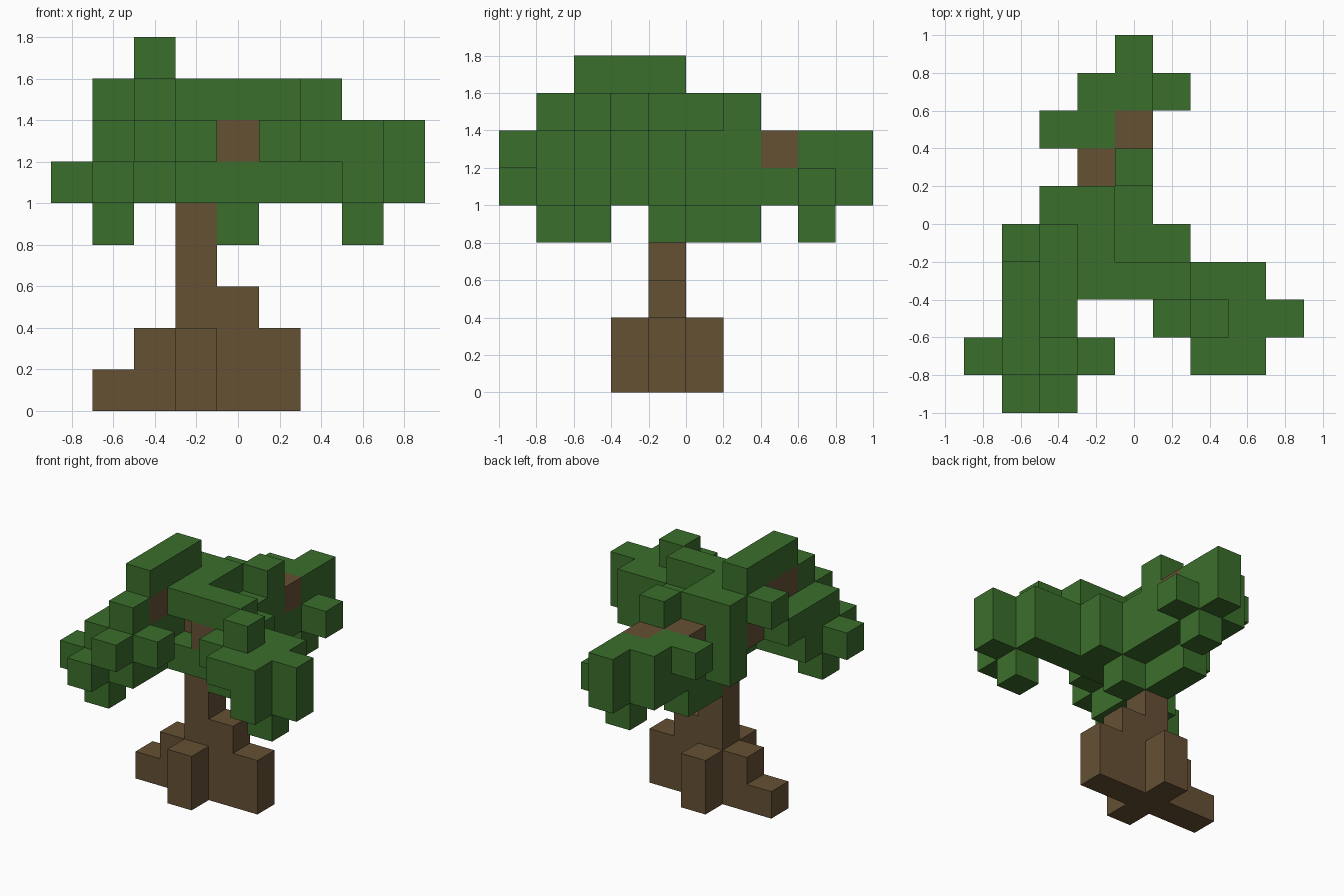
import bpy
import bmesh
from itertools import product
from mathutils import Vector

if "Cube" in bpy.data.objects:
    bpy.data.objects.remove(bpy.data.objects["Cube"])

CELL = 0.2
ORIGIN = Vector((-0.9, -1.0, 0.0))


def material(name, color):
    m = bpy.data.materials.new(name)
    m.use_nodes = True
    m.diffuse_color = color
    m.node_tree.nodes["Principled BSDF"].inputs["Base Color"].default_value = color
    return m


def span(s):
    # "2" is one cell, "2-4" is a run of cells
    ends = s.split("-")
    return range(int(ends[0]), int(ends[-1]) + 1)


def cells(*blocks):
    # each block gives its runs along x, y and z
    out = set()
    for b in blocks:
        out |= set(product(*(span(s) for s in b.split())))
    return out


bark = material("bark brown", (0.130, 0.082, 0.034, 1))
leaf = material("leaf green", (0.044, 0.156, 0.025, 1))

parts = {
    # trunk with four spreading roots
    "trunk": (bark, cells("3 4 0-6")),
    "roots": (bark, cells("1 4 0", "2 4 0-1", "4 4 0-2", "5 4 0-1",
                          "3 3 0-1", "3 5 0-1")),
    # short boughs that show between the leaves
    "front_right_bough": (bark, cells("2 4 6", "2 2-3 7")),
    "front_left_bough": (bark, cells("4 3 6")),
    "back_bough": (bark, cells("3 6 6", "4 7 6")),
    # crown around the trunk
    "crown_leaves": (leaf, cells("2 2-4 8", "3-5 3 7", "3 4-5 7", "2 4 7",
                                 "2 5 5-7", "3 5 4-6", "3 6 4-5", "1 4 7",
                                 "4 4 4-6", "4 5 5-6", "5 4 5-6", "3-4 3 5",
                                 "4 6 5-7")),
    # clump at the front right
    "front_right_leaves": (leaf, cells("2 1 5-7", "2 2 5-6", "2 3 6", "2 0 6",
                                       "3 1 6", "1 0 5", "0 1 5", "1 1 4-6",
                                       "1 2 5-6", "1 3 6")),
    # clump at the front left
    "front_left_leaves": (leaf, cells("5-7 3 5-6", "5-6 2 6", "6 2 7", "6 1 6",
                                      "7 1 5-6", "7 2 4-6", "8 2 5-6")),
    # clump at the back
    "back_leaves": (leaf, cells("2-3 7 6", "3-4 7 5", "3 8 5-6", "4 8 4-6",
                                "4 9 5-6", "5 8 5")),
}

filled = set().union(*(c for _, c in parts.values()))


def build(name, mat, own):
    bm = bmesh.new()
    for c in sorted(own):
        for axis, side in product(range(3), (0, 1)):
            near = list(c)
            near[axis] += 2 * side - 1
            if tuple(near) in filled:
                continue
            # outer face of this cell, wound outward
            u, v = (axis + 1) % 3, (axis + 2) % 3
            ring = []
            for du, dv in ((0, 0), (1, 0), (1, 1), (0, 1)):
                p = Vector(c)
                p[axis] += side
                p[u] += du
                p[v] += dv
                ring.append(bm.verts.new(ORIGIN + p * CELL))
            bm.faces.new(ring if side else ring[::-1])
    bmesh.ops.remove_doubles(bm, verts=bm.verts, dist=0.001)
    mesh = bpy.data.meshes.new(name)
    bm.to_mesh(mesh)
    bm.free()
    mesh.materials.append(mat)
    bpy.context.collection.objects.link(bpy.data.objects.new(name, mesh))


for name, (mat, own) in parts.items():
    build(name, mat, own)
